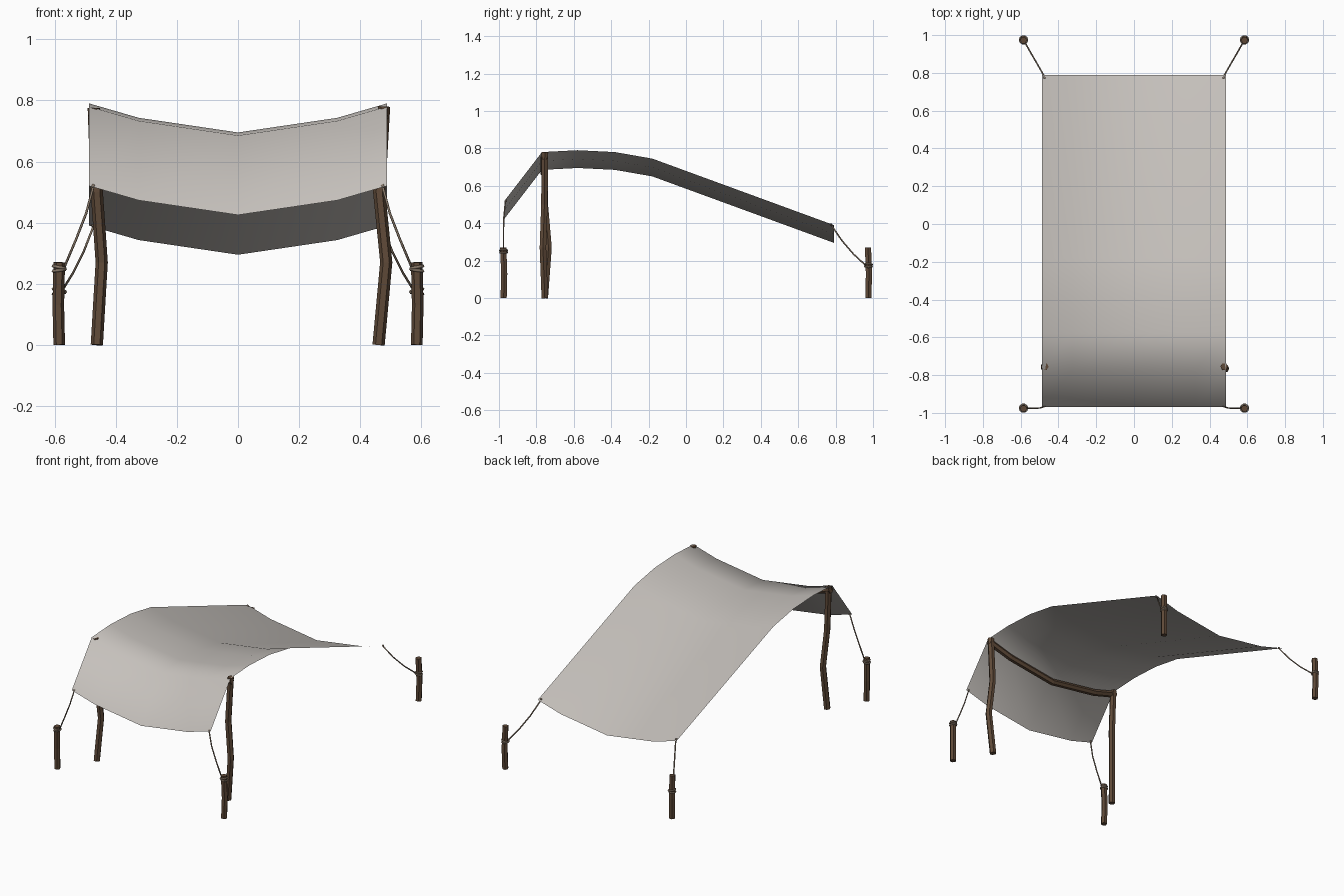
import bpy, bmesh, math
from mathutils import Vector

cube = bpy.data.objects.get("Cube")
if cube:
    bpy.data.objects.remove(cube)


def material(name, rgb):
    m = bpy.data.materials.new(name)
    m.use_nodes = True
    m.diffuse_color = (*rgb, 1)
    bsdf = next(n for n in m.node_tree.nodes if n.type == 'BSDF_PRINCIPLED')
    bsdf.inputs["Base Color"].default_value = (*rgb, 1)
    bsdf.inputs["Roughness"].default_value = 0.9
    return m


CLOTH = material("pale grey cloth", (0.56, 0.53, 0.50))
WOOD = material("brown wood", (0.115, 0.068, 0.04))
ROPE = material("tan rope", (0.25, 0.19, 0.14))


def finish(name, bm, mat, smooth=False):
    me = bpy.data.meshes.new(name)
    bm.to_mesh(me)
    bm.free()
    me.materials.append(mat)
    for p in me.polygons:
        p.use_smooth = smooth
    ob = bpy.data.objects.new(name, me)
    bpy.context.collection.objects.link(ob)
    return ob


def tube(name, points, radius, mat, sides=6, smooth=False, closed=False):
    """Sweep a regular polygon along a path."""
    bm = bmesh.new()
    pts = [Vector(p) for p in points]
    n = len(pts)
    rings = []
    for i, p in enumerate(pts):
        a = pts[(i - 1) % n] if closed else pts[max(i - 1, 0)]
        b = pts[(i + 1) % n] if closed else pts[min(i + 1, n - 1)]
        t = (b - a).normalized()
        ref = Vector((0, 0, 1)) if abs(t.z) < 0.8 else Vector((0, 1, 0))
        u = t.cross(ref).normalized()
        v = t.cross(u)
        rings.append([bm.verts.new(p + radius * (u * math.cos(k) + v * math.sin(k)))
                      for k in (2 * math.pi * j / sides for j in range(sides))])
    pairs = list(zip(rings, rings[1:]))
    if closed:
        pairs.append((rings[-1], rings[0]))
    else:
        bm.faces.new(rings[0])
        bm.faces.new(rings[-1])
    for r, s in pairs:
        for j in range(sides):
            k = (j + 1) % sides
            bm.faces.new((r[j], r[k], s[k], s[j]))
    bmesh.ops.recalc_face_normals(bm, faces=bm.faces)
    return finish(name, bm, mat, smooth)


def loop(name, centre, radius, thickness, tilt):
    """Ring of rope wrapped around a stake."""
    c = Vector(centre)
    pts = []
    for i in range(10):
        a = 2 * math.pi * i / 10
        x, y = radius * math.cos(a), radius * math.sin(a)
        pts.append(c + Vector((x, y, tilt * x)))
    tube(name, pts, thickness, ROPE, 5, True, True)


# Sagging cloth: side profile swept across the width
profile = [(-0.97, 0.52), (-0.77, 0.78), (-0.58, 0.79), (-0.38, 0.78),
           (-0.18, 0.745), (0.79, 0.39)]
sag = [(-0.487, 0), (-0.325, 0.047), (0, 0.095), (0.325, 0.047), (0.487, 0)]
bm = bmesh.new()
grid = [[bm.verts.new((x, y, z - d)) for x, d in sag] for y, z in profile]
for r, s in zip(grid, grid[1:]):
    for j in range(len(sag) - 1):
        bm.faces.new((r[j], r[j + 1], s[j + 1], s[j]))
finish("canopy_cloth", bm, CLOTH, True)

# Crooked front poles and the bent bar that carries the cloth
tube("left_pole", [(0.46, -0.755, 0), (0.485, -0.765, 0.27),
                   (0.462, -0.757, 0.5), (0.478, -0.755, 0.78)], 0.02, WOOD)
tube("right_pole", [(-0.462, -0.755, 0), (-0.446, -0.735, 0.27),
                    (-0.462, -0.755, 0.5), (-0.472, -0.755, 0.775)], 0.02, WOOD)
tube("cross_bar", [(x, -0.757, 0.757 - d) for x, d in sag], 0.02, WOOD)

# Stakes, rope loops, guy ropes and corner knots
for side, sx in (("left", 1), ("right", -1)):
    for end, sy in (("front", -1), ("back", 1)):
        tag = f"{end}_{side}"
        x, y = sx * 0.585, sy * 0.975
        tube(tag + "_stake", [(x, y, 0), (x + 0.003 * sx, y + 0.003, 0.13),
                              (x, y - 0.002, 0.27)], 0.019, WOOD)
        if end == "front":
            tie = 0.25
            path = [(0.474, -0.966, 0.515), (0.497, -0.974, 0.43),
                    (0.53, -0.976, 0.345), (0.57, -0.976, tie)]
            knot = (0.474, -0.963, 0.52)
        else:
            tie = 0.175
            path = [(0.474, 0.78, 0.385), (0.505, 0.835, 0.305),
                    (0.54, 0.895, 0.235), (0.577, 0.96, tie)]
            knot = (0.474, 0.775, 0.393)
        tube(tag + "_rope", [(sx * px, py, pz) for px, py, pz in path],
             0.004, ROPE, 6, True)
        loop(tag + "_loop_upper", (x, y, tie + 0.004), 0.02, 0.005, 0.2 * sx)
        loop(tag + "_loop_lower", (x, y, tie - 0.006), 0.02, 0.005, -0.15 * sx)
        bm = bmesh.new()
        bmesh.ops.create_icosphere(bm, subdivisions=1, radius=0.007)
        bmesh.ops.translate(bm, verts=bm.verts, vec=(sx * knot[0], knot[1], knot[2]))
        finish(tag + "_knot", bm, ROPE, True)
